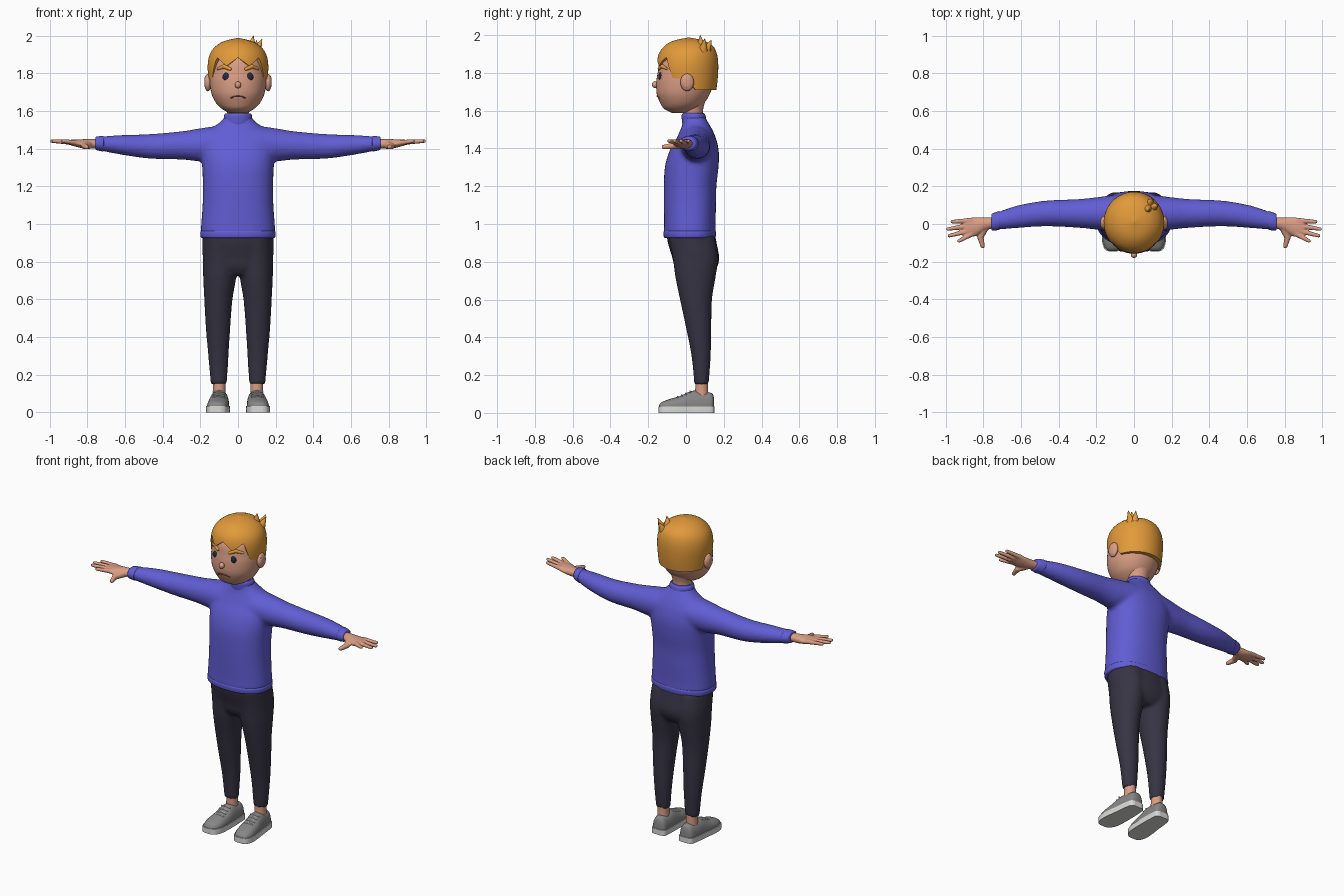
import bpy, bmesh, math
from mathutils import Vector, Matrix

if "Cube" in bpy.data.objects:
    bpy.data.objects.remove(bpy.data.objects["Cube"])


def material(name, r, g, b):
    m = bpy.data.materials.new(name)
    m.diffuse_color = [((c / 255 + 0.055) / 1.055) ** 2.4 for c in (r, g, b)] + [1]
    m.use_nodes = True
    m.node_tree.nodes["Principled BSDF"].inputs["Base Color"].default_value = m.diffuse_color
    return m


SKIN = material("skin", 218, 157, 132)
HAIR = material("hair_orange", 226, 154, 58)
BLUE = material("sweater_blue", 97, 93, 212)
PANTS = material("trouser_charcoal", 55, 52, 68)
GREY = material("shoe_grey", 135, 135, 135)
LIGHT = material("sole_light", 218, 218, 216)
DARK = material("eye_dark", 38, 42, 62)
LIP = material("mouth_brown", 130, 78, 66)


def resample(secs, k=6):
    """Catmull-Rom interpolation of a list of sections."""
    s = [secs[0]] + list(secs) + [secs[-1]]
    out = []
    for i in range(1, len(s) - 2):
        for j in range(k):
            t = j / k
            out.append([0.5 * (2 * b + (c - a) * t + (2 * a - 5 * b + 4 * c - d) * t * t
                               + (3 * b - a - 3 * c + d) * t ** 3)
                        for a, b, c, d in zip(*s[i - 1:i + 3])])
    return out + [list(secs[-1])]


def loft(bm, secs, axis="Z", p=2, n=36, lo=-9, hi=9):
    """Sections are (along, centre u, centre v, radius u, radius v)."""
    def pw(c):
        return math.copysign(abs(c) ** (2 / p), c)
    rings = []
    for t, cu, cv, ru, rv in resample(secs):
        ring = []
        for i in range(n):
            a = 2 * math.pi * i / n
            u = cu + max(ru, 0.002) * pw(math.cos(a))
            v = cv + max(rv, 0.002) * pw(math.sin(a))
            x, y, z = {"X": (t, u, v), "Y": (u, t, v), "Z": (u, v, t)}[axis]
            ring.append(bm.verts.new((x, y, min(max(z, lo), hi))))
        rings.append(ring)
    for r, q in zip(rings, rings[1:]):
        for i in range(n):
            j = (i + 1) % n
            bm.faces.new((r[i], r[j], q[j], q[i]))
    bm.faces.new(rings[0])
    bm.faces.new(rings[-1])


def ball(bm, c, r):
    bmesh.ops.create_uvsphere(bm, u_segments=24, v_segments=14, radius=1,
                              matrix=Matrix.Translation(c) @ Matrix.Diagonal((*r, 1)))


def rod(bm, a, b, r1, r2, caps=True):
    a, b = Vector(a), Vector(b)
    m = Matrix.Translation((a + b) / 2) @ (b - a).to_track_quat("Z", "Y").to_matrix().to_4x4()
    bmesh.ops.create_cone(bm, cap_ends=True, segments=14, radius1=r1, radius2=r2,
                          depth=(b - a).length, matrix=m)
    if caps:
        ball(bm, a, (r1,) * 3)
        ball(bm, b, (r2,) * 3)


def finish(name, bm, mat, mirror=False, voxel=0, smooth=5):
    bmesh.ops.recalc_face_normals(bm, faces=bm.faces)
    me = bpy.data.meshes.new(name)
    bm.to_mesh(me)
    bm.free()
    me.materials.append(mat)
    o = bpy.data.objects.new(name, me)
    bpy.context.collection.objects.link(o)
    bpy.ops.object.select_all(action="DESELECT")
    o.select_set(True)
    bpy.context.view_layer.objects.active = o
    bpy.ops.object.shade_smooth_by_angle(angle=math.radians(45))
    if voxel:  # fuse overlapping volumes into one soft surface
        r = o.modifiers.new("fuse", "REMESH")
        r.mode, r.voxel_size, r.use_smooth_shade = "VOXEL", voxel, True
        s = o.modifiers.new("soften", "SMOOTH")
        s.factor, s.iterations = 0.5, smooth
    if mirror:
        o.modifiers.new("mirror", "MIRROR").use_mirror_merge = False
    return o


# Sweater: torso and both arms fused
bm = bmesh.new()
loft(bm, [(.93, 0, .02, .188, .13), (.96, 0, .02, .197, .137), (1.0, 0, .02, .195, .136),
          (1.1, 0, .021, .188, .138), (1.2, 0, .022, .186, .139), (1.3, 0, .03, .19, .142),
          (1.38, 0, .042, .195, .132), (1.45, 0, .054, .19, .106), (1.5, 0, .055, .15, .084),
          (1.54, 0, .05, .095, .066), (1.57, 0, .04, .072, .06)], p=2.3, n=48)
for s in (1, -1):
    loft(bm, [(s * .1, .055, 1.43, .1, .092), (s * .2, .056, 1.42, .086, .088),
              (s * .3, .056, 1.417, .076, .075), (s * .47, .056, 1.412, .068, .065),
              (s * .62, .038, 1.42, .06, .052), (s * .755, .01, 1.428, .042, .034)], "X")
finish("sweater", bm, BLUE, voxel=.012)

bm = bmesh.new()
loft(bm, [(.925, 0, .02, .188, .128), (.932, 0, .02, .198, .137), (.955, 0, .02, .2, .139),
          (.966, 0, .02, .194, .134)], p=2.3, n=48)
finish("sweater_hem", bm, BLUE)
bm = bmesh.new()
loft(bm, [(1.525, 0, .046, .076, .064), (1.54, 0, .044, .077, .065), (1.575, 0, .04, .074, .063),
          (1.587, 0, .039, .066, .055)])
finish("sweater_collar", bm, BLUE)
bm = bmesh.new()
loft(bm, [(.712, .019, 1.426, .046, .037), (.718, .018, 1.426, .05, .041),
          (.75, .011, 1.428, .045, .036), (.757, .01, 1.428, .038, .03)], "X")
finish("sleeve_cuff", bm, BLUE, mirror=True)

# Hands: palm, four fingers and thumb
bm = bmesh.new()
loft(bm, [(.73, .008, 1.427, .028, .022), (.79, 0, 1.425, .034, .026), (.84, -.014, 1.427, .05, .022),
          (.88, -.018, 1.432, .05, .016), (.9, -.019, 1.433, .042, .012)], "X")
for base, tx, ty in ((.019, .965, .012), (-.008, .988, -.027), (-.034, .98, -.062), (-.055, .928, -.09)):
    rod(bm, (.865, base, 1.432), (tx, ty, 1.44), .0145, .01)
rod(bm, (.79, -.015, 1.42), (.815, -.07, 1.413), .022, .017)
rod(bm, (.815, -.07, 1.413), (.803, -.118, 1.408), .017, .012)
finish("hand", bm, SKIN, mirror=True, voxel=.005, smooth=3)

# Trousers: hips and legs fused
bm = bmesh.new()
loft(bm, [(.73, 0, .052, .1, .085), (.77, 0, .052, .165, .112), (.82, 0, .052, .186, .124),
          (.9, 0, .033, .188, .129), (.95, 0, .025, .188, .128)], p=2.2, n=48)
for s in (1, -1):
    loft(bm, [(.15, s * .102, .082, .043, .038), (.3, s * .104, .08, .054, .051),
              (.45, s * .106, .067, .065, .067), (.6, s * .104, .053, .075, .085),
              (.72, s * .097, .05, .088, .107), (.82, s * .094, .05, .092, .12),
              (.93, s * .092, .03, .09, .122)])
finish("trousers", bm, PANTS, voxel=.011)

# Ankles and shoes
bm = bmesh.new()
loft(bm, [(.07, .1, .083, .035, .036), (.13, .1, .083, .033, .034), (.18, .1, .083, .034, .034)])
finish("ankle", bm, SKIN, mirror=True)
shoe = [(.148, .095, .02, .05), (.135, .095, .042, .075), (.08, .098, .05, .084), (.03, .1, .053, .086),
        (-.03, .104, .057, .06), (-.09, .108, .056, .042), (-.13, .111, .04, .026), (-.143, .112, .016, .01)]
bm = bmesh.new()
loft(bm, [(y, x, .03, w, h) for y, x, w, h in shoe], "Y", p=2.4, lo=.02)
finish("shoe_upper", bm, GREY, mirror=True)
bm = bmesh.new()
loft(bm, [(y * 1.02, x, .018, w + .005, .06) for y, x, w, h in shoe], "Y", p=3, lo=0, hi=.034)
finish("shoe_sole", bm, LIGHT, mirror=True)
bm = bmesh.new()
for y, z in ((.022, .112), (.0, .102), (-.022, .092), (-.044, .083)):
    rod(bm, (.074, y, z - .003), (.102, y, z + .002), .0045, .0045)
    rod(bm, (.102, y, z + .002), (.13, y, z - .003), .0045, .0045)
finish("shoe_laces", bm, LIGHT, mirror=True)

# Head and neck
head = [(1.588, 0, -.03, .045, .045), (1.61, 0, -.028, .084, .088), (1.64, 0, -.02, .115, .116),
        (1.69, 0, -.014, .14, .141), (1.75, 0, -.006, .15, .151), (1.8, 0, 0, .149, .15),
        (1.86, 0, 0, .136, .138), (1.92, 0, .005, .1, .1), (1.95, 0, .005, .05, .05)]


def section_at(rows, z):
    for a, b in zip(rows, rows[1:]):
        if a[0] <= z <= b[0]:
            t = (z - a[0]) / (b[0] - a[0])
            return [p + (q - p) * t for p, q in zip(a, b)]
    return rows[0] if z < rows[0][0] else rows[-1]


def on_face(x, z, out=0):
    _, _, cy, rx, ry = section_at(resample(head), z)
    return Vector((x, cy - ry * math.sqrt(1 - (x / rx) ** 2) - out, z))


bm = bmesh.new()
loft(bm, head, n=48, p=2.05)
finish("head", bm, SKIN)
bm = bmesh.new()
loft(bm, [(1.53, 0, .04, .06, .052), (1.6, 0, .036, .058, .054), (1.66, 0, .035, .08, .07)])
finish("neck", bm, SKIN)

# Face details
bm = bmesh.new()
ball(bm, (.16, .006, 1.75), (.019, .036, .046))
ball(bm, (.172, .004, 1.752), (.007, .026, .034))
finish("ear", bm, SKIN, mirror=True)
bm = bmesh.new()
ball(bm, on_face(0, 1.738, .006), (.017, .017, .018))
finish("nose", bm, SKIN)
bm = bmesh.new()
ball(bm, on_face(.062, 1.782, -.004), (.02, .011, .021))
finish("eye", bm, DARK, mirror=True)
bm = bmesh.new()
brow = [on_face(.042, 1.822), on_face(.072, 1.835), on_face(.106, 1.823)]
rod(bm, brow[0], brow[1], .009, .011)
rod(bm, brow[1], brow[2], .011, .007)
finish("eyebrow", bm, HAIR, mirror=True)
bm = bmesh.new()
lips = [on_face(x, z) for x, z in ((0, 1.678), (.022, 1.676), (.04, 1.668))]
for a, b in zip(lips, lips[1:]):
    rod(bm, a, b, .004, .0035)
finish("mouth", bm, LIP, mirror=True)

# Hair: cap whose lower edge follows a jagged fringe, sideburns and nape
cap = resample([(1.7, 0, .012, .149, .147), (1.76, 0, .01, .156, .157), (1.84, 0, .008, .161, .163),
                (1.9, 0, .01, .15, .154), (1.94, 0, .014, .122, .13), (1.97, 0, .015, .075, .083),
                (1.987, 0, .015, .004, .004)])


def hairline(a):
    if a < 48:
        return 1.883 - .045 * (1 - abs((a / 22) % 2 - 1))
    if a < 60:
        return 1.865 - (a - 48) / 12 * .095
    return 1.77 if a < 88 else 1.77 - min(1, (a - 88) / 17) * .06


bm = bmesh.new()
N, R = 120, 20
cols = []
for i in range(N):
    deg = 360 * i / N
    a, low = math.radians(deg), hairline(min(deg, 360 - deg))
    col = []
    for j in range(1, R + 3):
        f = min(j, R) / R
        z = 1.987 - (1.987 - low) * (1 - math.cos(f * math.pi / 2))
        _, _, cy, rx, ry = section_at(cap, z)
        k = 1 if j <= R else (.95 if j == R + 1 else .8)
        col.append(bm.verts.new((k * rx * math.sin(a), cy - k * ry * math.cos(a), z)))
    cols.append(col)
crown = bm.verts.new((0, .015, 1.987))
for i in range(N):
    c, d = cols[i], cols[(i + 1) % N]
    bm.faces.new((crown, c[0], d[0]))
    for j in range(R + 1):
        bm.faces.new((c[j], c[j + 1], d[j + 1], d[j]))
finish("hair", bm, HAIR)

# Cowlick tufts on the crown
bm = bmesh.new()
for a, b, r in (((.07, .08, 1.94), (.082, .075, 2.0), .026), ((.1, .09, 1.92), (.128, .1, 1.982), .026),
                ((.085, .11, 1.925), (.1, .135, 1.975), .024)):
    rod(bm, a, b, r, .001, caps=False)
finish("hair_tufts", bm, HAIR)
